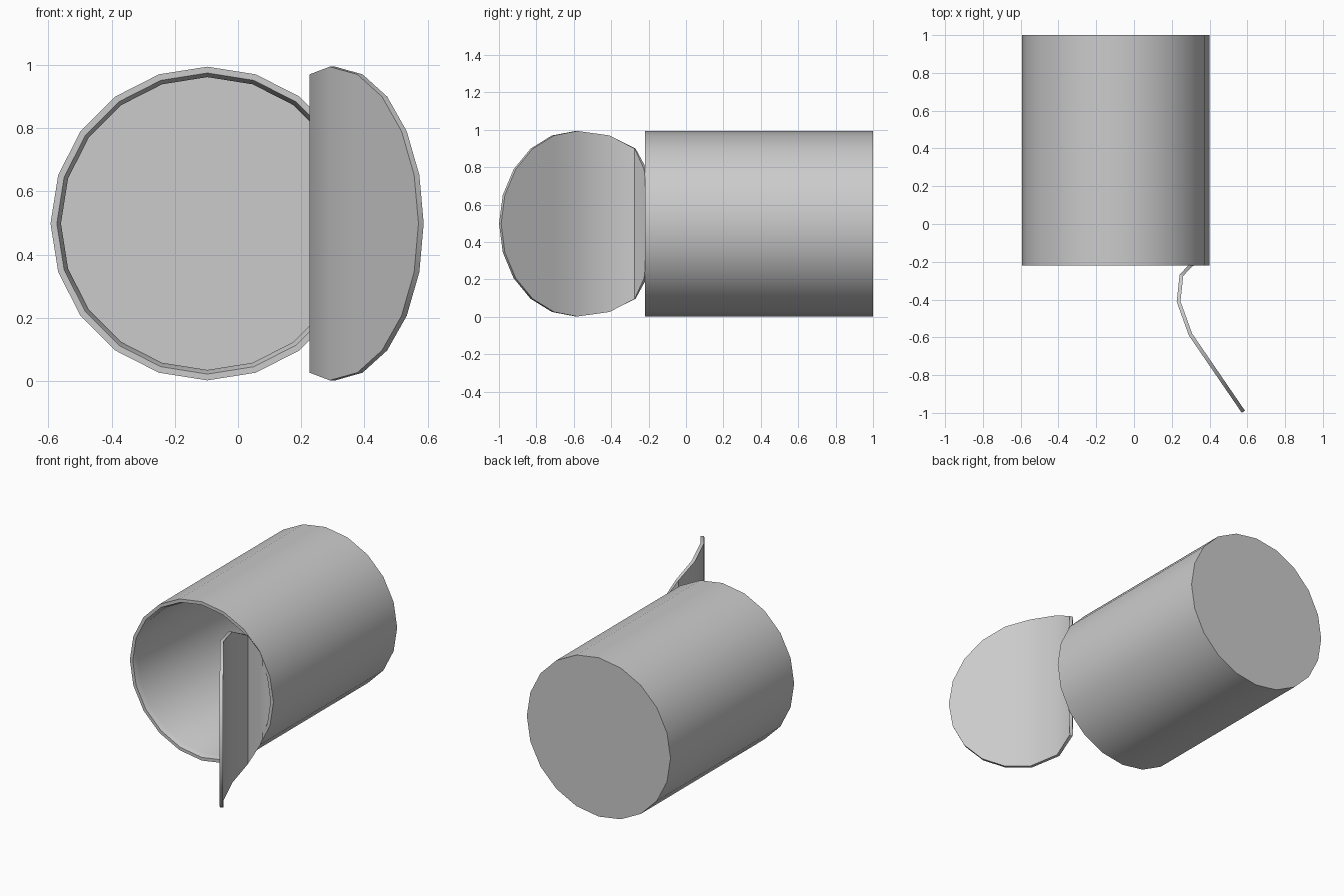
import bpy, bmesh
from math import cos, sin, pi, radians

if "Cube" in bpy.data.objects:
    bpy.data.objects.remove(bpy.data.objects["Cube"])

SIDES = 20
R = 0.496            # outer radius of can and lid
CX, CZ = -0.097, 0.498


def make_object(name, bm):
    bmesh.ops.recalc_face_normals(bm, faces=bm.faces[:])
    mesh = bpy.data.meshes.new(name)
    bm.to_mesh(mesh)
    bm.free()
    ob = bpy.data.objects.new(name, mesh)
    bpy.context.collection.objects.link(ob)
    bpy.ops.object.select_all(action='DESELECT')
    bpy.context.view_layer.objects.active = ob
    ob.select_set(True)
    return ob


# Can body: lathe of (radius, y) around the y axis, floor to floor
profile = [(R, 1.0), (R, -0.22), (0.476, -0.22), (0.463, -0.19), (0.463, 0.975)]
bm = bmesh.new()
rings = []
for r, y in profile:
    rings.append([bm.verts.new((CX + r * cos(2 * pi * i / SIDES), y,
                                CZ + r * sin(2 * pi * i / SIDES)))
                  for i in range(SIDES)])
for a, b in zip(rings, rings[1:]):
    for i in range(SIDES):
        j = (i + 1) % SIDES
        bm.faces.new((a[i], a[j], b[j], b[i]))
bm.faces.new(rings[0])
bm.faces.new(rings[-1])
make_object("can_body", bm)
bpy.ops.object.shade_smooth_by_angle(angle=radians(30))

# Peeled lid: a 20-sided disc bent along a path seen from above
tip, bend = (0.579, -0.994), (0.299, -0.585)
path = []
for k in range(6):                       # straight outer half
    t = 1 - cos(pi * k / 10)
    path.append((tip[0] + (bend[0] - tip[0]) * t, tip[1] + (bend[1] - tip[1]) * t))
path += [(0.236, -0.41), (0.251, -0.272), (0.302, -0.217), (0.35, -0.2), (0.385, -0.205)]

bm = bmesh.new()
columns = []
for k, (x, y) in enumerate(path):
    h = R * sin(pi * k / 10)
    zs = [CZ] if k in (0, 10) else [CZ - h, CZ + h]
    columns.append([bm.verts.new((x, y, z)) for z in zs])
for a, b in zip(columns, columns[1:]):
    bm.faces.new(a + b[::-1])
lid = make_object("peeled_lid", bm)
solid = lid.modifiers.new("thickness", 'SOLIDIFY')
solid.thickness = 0.02
solid.offset = 0
bpy.ops.object.modifier_apply(modifier=solid.name)
bpy.ops.object.shade_smooth_by_angle(angle=radians(30))
